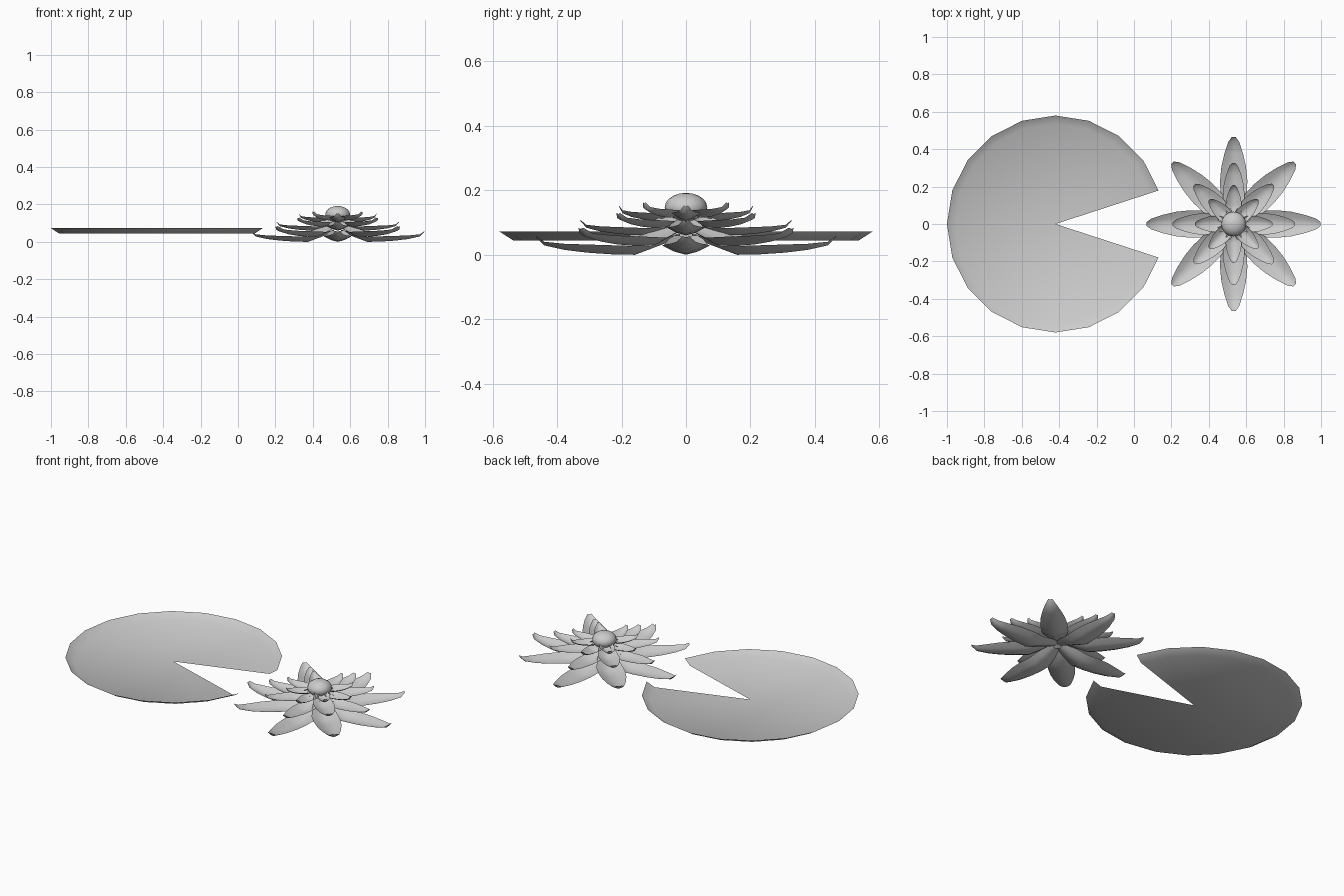
import bpy, bmesh, math
from mathutils import Matrix

cube = bpy.data.objects.get("Cube")
if cube:
    bpy.data.objects.remove(cube, do_unlink=True)

grey = bpy.data.materials.new("pale_grey")
grey.use_nodes = True
COLOUR = (0.6, 0.6, 0.6, 1)
grey.diffuse_color = COLOUR
grey.node_tree.nodes["Principled BSDF"].inputs["Base Color"].default_value = COLOUR


def add_object(name, bm):
    """Turn a bmesh into a smooth shaded object."""
    for face in bm.faces:
        face.smooth = True
    mesh = bpy.data.meshes.new(name)
    bm.to_mesh(mesh)
    bm.free()
    mesh.materials.append(grey)
    obj = bpy.data.objects.new(name, mesh)
    bpy.context.collection.objects.link(obj)


# Lily pad: a shallow dish with a raised rim and a wedge left out
PAD_X, PAD_RADIUS = -0.42, 0.58
bm = bmesh.new()


def pad_ring(radius, z):
    angles = [math.tau * i / 20 for i in range(1, 20)]
    return [bm.verts.new((PAD_X + radius * math.cos(a), radius * math.sin(a), z))
            for a in angles]


middle = bm.verts.new((PAD_X, 0, 0.045))
floor = pad_ring(PAD_RADIUS * 0.925, 0.045)
rim = pad_ring(PAD_RADIUS, 0.073)
for i in range(len(rim) - 1):
    bm.faces.new((middle, floor[i], floor[i + 1]))
    bm.faces.new((floor[i], rim[i], rim[i + 1], floor[i + 1]))
add_object("lily_pad", bm)

# Petal stations: fraction of length, of half width, of height
STATIONS = [(0.04, 0.4, 0.95), (0.18, 0.74, 0.5), (0.34, 0.97, 0.0), (0.5, 1.0, 0.03),
            (0.66, 0.9, 0.12), (0.81, 0.68, 0.27), (0.945, 0.4, 0.52), (1.0, 0.14, 0.97)]
ACROSS = (-1, -0.5, 0, 0.5, 1)
FLOWER_X = 0.533


def add_petal(bm, angle, length, half_width, base_z, height):
    """Add one boat-shaped petal pointing away from the flower centre."""
    turn = Matrix.Translation((FLOWER_X, 0, base_z)) @ Matrix.Rotation(angle, 4, 'Z')
    rows = []
    for along, wide, up in STATIONS:
        row = []
        for t in ACROSS:
            cup = 0.5 * wide * abs(t) ** 1.5
            v = bm.verts.new((along * length, t * wide * half_width, (up + cup) * height))
            v.co = turn @ v.co
            row.append(v)
        rows.append(row)
    for a, b in zip(rows, rows[1:]):
        for k in range(len(ACROSS) - 1):
            bm.faces.new((a[k], b[k], b[k + 1], a[k + 1]))


# Tiers of four: name, length, half width, base z, height, turned between the axes
TIERS = [("outer_petals", 0.465, 0.073, 0.0, 0.056, False),
         ("outer_diagonal_petals", 0.462, 0.073, 0.026, 0.056, True),
         ("middle_petals", 0.327, 0.058, 0.06, 0.046, False),
         ("middle_diagonal_petals", 0.297, 0.055, 0.082, 0.046, True),
         ("inner_petals", 0.208, 0.043, 0.105, 0.046, False),
         ("inner_diagonal_petals", 0.183, 0.04, 0.115, 0.046, True)]
for name, length, half_width, base_z, height, between in TIERS:
    bm = bmesh.new()
    for i in range(4):
        angle = math.tau * (i + 0.5 * between) / 4
        add_petal(bm, angle, length, half_width, base_z, height)
    add_object(name, bm)

# Flattened round centre of the flower
bm = bmesh.new()
bmesh.ops.create_uvsphere(bm, u_segments=16, v_segments=10, radius=1,
                          matrix=Matrix.Translation((FLOWER_X, 0, 0.147))
                          @ Matrix.Diagonal((0.066, 0.066, 0.045, 1)))
add_object("flower_centre", bm)
